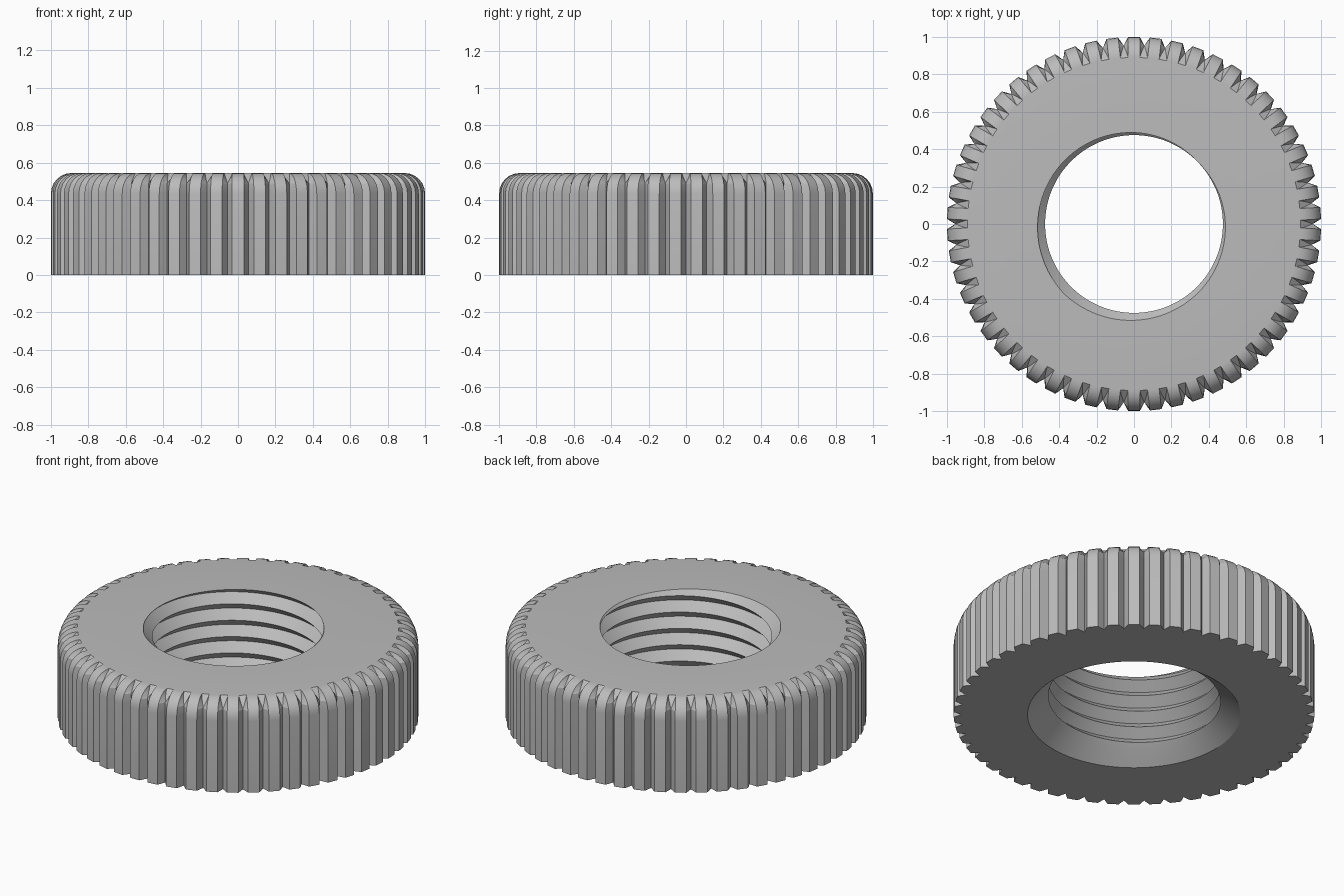
import bpy, bmesh
from math import pi, sin, cos, sqrt, radians

cube = bpy.data.objects.get("Cube")
if cube:
    bpy.data.objects.remove(cube, do_unlink=True)

TEETH = 54
STEP = 2 * pi / TEETH
COLS = TEETH * 4
HEIGHT = 0.545
FILLET = 0.11
RIM = 0.89            # radius where the rounded teeth meet the flat top
FLOOR = 0.955         # radius of the groove bottoms
PITCH = 0.1
MINOR, DEPTH = 0.475, 0.053
CHAMFER_R, CHAMFER_H = 0.59, 0.075

steel = bpy.data.materials.new("grey_steel")
steel.use_nodes = True
grey = (0.5, 0.5, 0.5, 1)
steel.diffuse_color = grey
steel.node_tree.nodes["Principled BSDF"].inputs["Base Color"].default_value = grey


def polar(r, a, z):
    return (r * cos(a), r * sin(a), z)


def knurl_point(col, arc):
    """Point on the toothed side; arc runs from vertical (0) to flat top (90)."""
    tooth, corner = divmod(col % COLS, 4)
    centre = -pi / 2 + tooth * STEP
    z = HEIGHT - FILLET + FILLET * sin(radians(arc))
    tip = RIM + FILLET * cos(radians(arc))
    half = 0.031 / tip
    # the groove bottom flares into a triangle near the top
    start = HEIGHT - FILLET / 2
    t = max(0, (z - start) / (HEIGHT - start))
    ground = FLOOR + (RIM - FLOOR) * t
    flare = t * (STEP / 2 - half)
    if corner < 2:
        return polar(tip, centre + (half if corner else -half), z)
    side = -1 if corner == 2 else 1
    return polar(ground, centre + STEP / 2 + side * flare, z)


def thread_radius(a, z):
    """Triangular right-hand thread, crest at the top towards 45 degrees."""
    turn = ((z - HEIGHT) / PITCH - (a - pi / 4) / (2 * pi)) % 1
    return MINOR + DEPTH * (1 - abs(2 * turn - 1))


def column(col):
    # knurled side with rounded shoulder
    x, y, _ = knurl_point(col, 0)
    points = [(x, y, 0)] + [knurl_point(col, arc) for arc in range(0, 91, 15)]
    # threaded bore, rows follow the helix
    a = -pi / 2 + (col - 0.5) * 2 * pi / COLS
    for k in range(14, -18, -1):
        z = HEIGHT + PITCH * (k / 2 + (a - pi / 4) / (2 * pi))
        z = min(HEIGHT, max(CHAMFER_H, z))
        points.append(polar(thread_radius(a, z), a, z))
    # countersink underneath
    points.append(polar(CHAMFER_R, a, 0))
    return points


bm = bmesh.new()
cols = [[bm.verts.new(p) for p in column(c)] for c in range(COLS + 1)]
for left, right in zip(cols, cols[1:]):
    n = len(left)
    for i in range(n):
        j = (i + 1) % n
        bm.faces.new((left[i], right[i], right[j], left[j]))
bmesh.ops.remove_doubles(bm, verts=bm.verts, dist=0.0002)
bmesh.ops.dissolve_degenerate(bm, edges=bm.edges, dist=0.0001)
bmesh.ops.recalc_face_normals(bm, faces=bm.faces)

mesh = bpy.data.meshes.new("knurled_nut")
bm.to_mesh(mesh)
bm.free()
mesh.materials.append(steel)
nut = bpy.data.objects.new("knurled_nut", mesh)
bpy.context.collection.objects.link(nut)
bpy.ops.object.select_all(action='DESELECT')
nut.select_set(True)
bpy.context.view_layer.objects.active = nut
bpy.ops.object.shade_smooth_by_angle(angle=radians(25))
